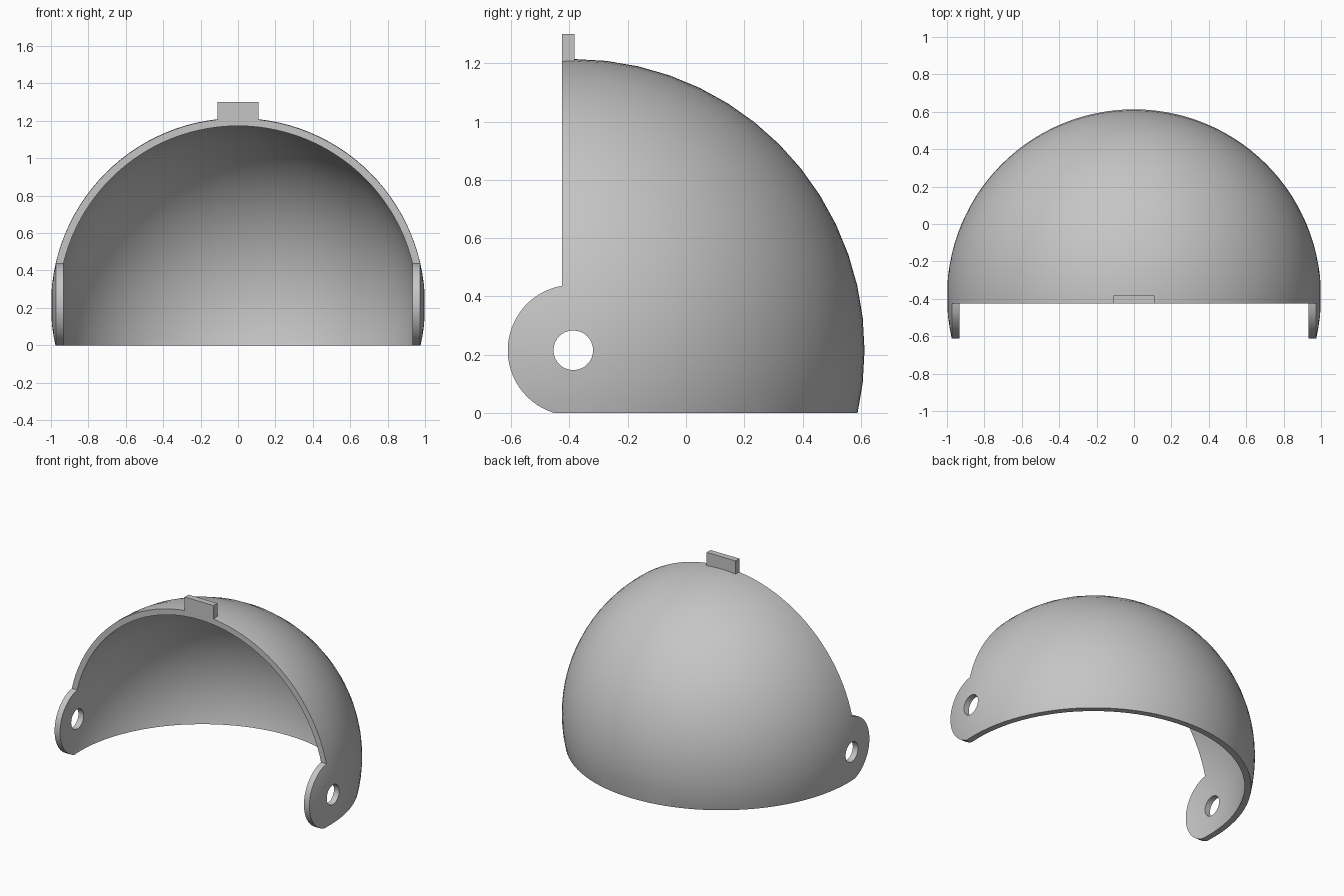
import bpy, bmesh, math
from mathutils import Matrix, Vector

if "Cube" in bpy.data.objects:
    bpy.data.objects.remove(bpy.data.objects["Cube"], do_unlink=True)

# Sphere centre, shell radii and cut sizes
CENTRE = Vector((0, -0.387, 0.215))
OUTER, INNER = 1.0, 0.96
FRONT = -0.425
EAR_RADIUS, HOLE_RADIUS = 0.225, 0.068

grey = bpy.data.materials.new("plain grey")
grey.use_nodes = True
colour = (0.56, 0.56, 0.56, 1)
grey.diffuse_color = colour
grey.node_tree.nodes["Principled BSDF"].inputs["Base Color"].default_value = colour


def make_object(name, bm):
    mesh = bpy.data.meshes.new(name)
    bm.to_mesh(mesh)
    bm.free()
    mesh.materials.append(grey)
    obj = bpy.data.objects.new(name, mesh)
    bpy.context.collection.objects.link(obj)
    return obj


def prism(name, outline):
    """Extrude a side outline of (y, z) points right across the model."""
    bm = bmesh.new()
    face = bm.faces.new([bm.verts.new((-1.2, y, z)) for y, z in outline])
    grown = bmesh.ops.extrude_face_region(bm, geom=[face])["geom"]
    moved = [v for v in grown if isinstance(v, bmesh.types.BMVert)]
    bmesh.ops.translate(bm, verts=moved, vec=(2.4, 0, 0))
    bmesh.ops.recalc_face_normals(bm, faces=bm.faces)
    return make_object(name, bm)


def arc(radius, start, end, steps):
    angles = [start + (end - start) * i / steps for i in range(steps + 1)]
    return [(CENTRE.y + radius * math.cos(a), CENTRE.z + radius * math.sin(a)) for a in angles]


def apply_boolean(target, cutter, operation):
    cutter.hide_render = True
    mod = target.modifiers.new(operation.title(), "BOOLEAN")
    mod.object, mod.operation, mod.solver = cutter, operation, "EXACT"
    bpy.context.view_layer.objects.active = target
    bpy.ops.object.modifier_apply(modifier=mod.name)
    bpy.data.objects.remove(cutter, do_unlink=True)


def sphere(name, radius):
    """Sphere with its poles on the left and right pivots."""
    bm = bmesh.new()
    place = Matrix.Translation(CENTRE) @ Matrix.Rotation(math.pi / 2, 4, "Y")
    bmesh.ops.create_uvsphere(bm, u_segments=56, v_segments=56, radius=radius, matrix=place)
    return make_object(name, bm)


# Hollow domed shell
shell = sphere("domed_shell", OUTER)
apply_boolean(shell, sphere("hollow", INNER), "DIFFERENCE")

# Trim to the side outline: straight front, round ears, flat base
ear_top = math.pi - math.acos((CENTRE.y - FRONT) / EAR_RADIUS)
ear_base = math.pi + math.asin(CENTRE.z / EAR_RADIUS)
outline = [(0.8, 0), (0.8, 1.4), (FRONT, 1.4)] + arc(EAR_RADIUS, ear_top, ear_base, 28)
apply_boolean(shell, prism("trim_outline", outline), "INTERSECT")

# Pivot holes through both ears
apply_boolean(shell, prism("pivot_hole", arc(HOLE_RADIUS, 0, math.tau, 32)[:-1]), "DIFFERENCE")

bpy.ops.object.select_all(action="DESELECT")
shell.select_set(True)
bpy.context.view_layer.objects.active = shell
bpy.ops.object.shade_smooth_by_angle(angle=math.radians(30))

# Small upright tab on the front rim
bm = bmesh.new()
bmesh.ops.create_cube(bm, size=1, matrix=Matrix.Translation((0, FRONT + 0.021, 1.245))
                      @ Matrix.Diagonal((0.22, 0.042, 0.11, 1)))
make_object("top_tab", bm)
